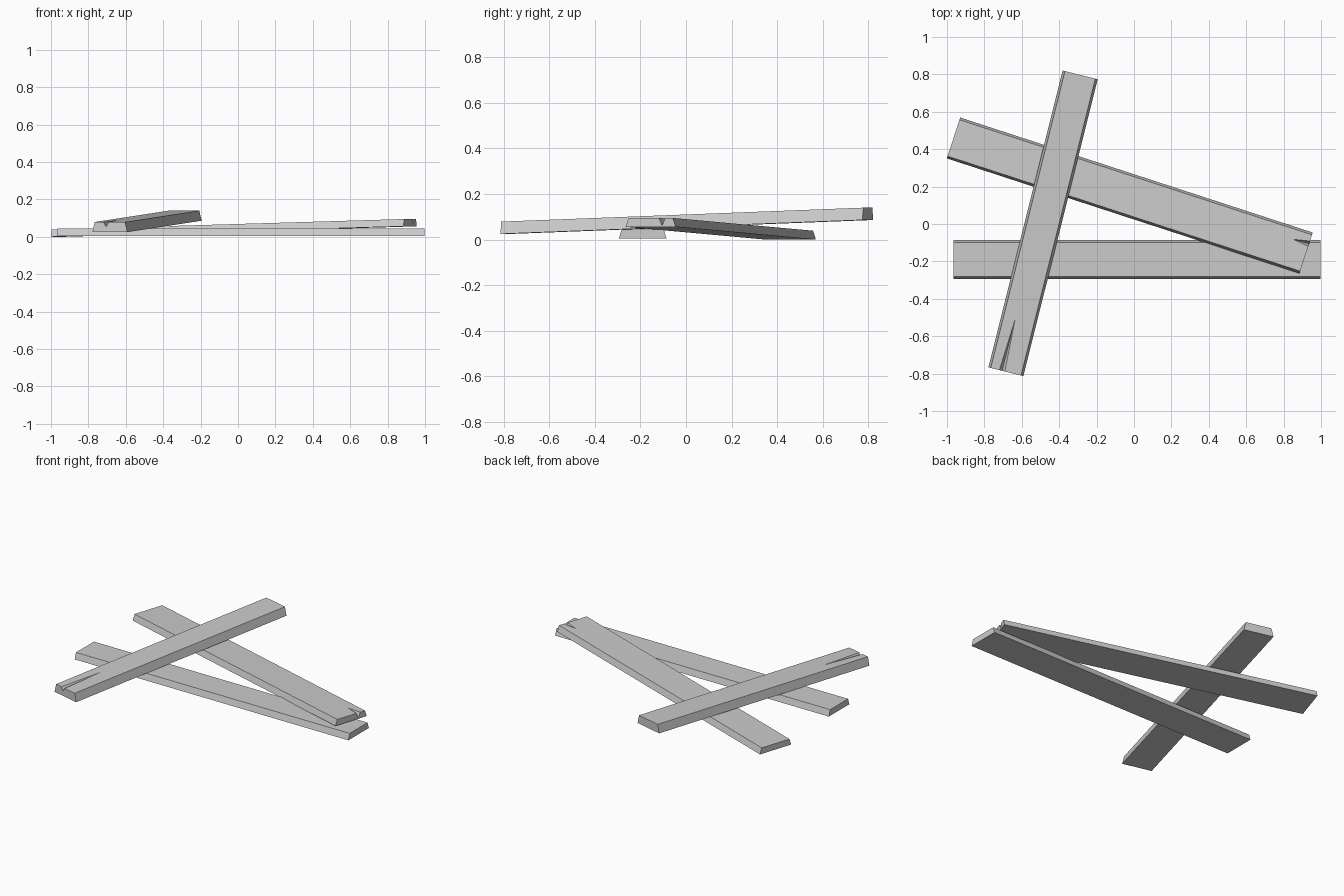
import bpy, bmesh
from mathutils import Vector

cube = bpy.data.objects.get("Cube")
if cube:
    bpy.data.objects.remove(cube, do_unlink=True)

# Single weathered grey material
grey = bpy.data.materials.new("plain grey")
grey.use_nodes = True
colour = (0.6, 0.6, 0.6, 1)
grey.diffuse_color = colour
grey.node_tree.nodes["Principled BSDF"].inputs["Base Color"].default_value = colour

BEVEL = 0.013  # how far the top edges lean inwards


def plank(name, start, end, width, thick, split=None):
    """Tapered board between two bottom-centre points.
    split = (offset of near edge, far edge, tip, tip length, depth) at the end."""
    start, end = Vector(start), Vector(end)
    along = end - start
    unit = along.normalized()
    side = Vector((-along.y, along.x, 0)).normalized()
    bm = bmesh.new()

    def vert(base, across, height):
        return bm.verts.new(base + side * across + Vector((0, 0, height)))

    half, top = width / 2, width / 2 - BEVEL
    a, b, c, d = [vert(start, v, w) for v, w in
                  ((-half, 0), (half, 0), (top, thick), (-top, thick))]
    e, f, g, h = [vert(end, v, w) for v, w in
                  ((-half, 0), (half, 0), (top, thick), (-top, thick))]
    faces = [(a, b, c, d), (a, e, f, b), (b, f, g, c), (d, h, e, a)]

    if split:
        # V-shaped crack running in from the end and fading to a point
        low, high, tip_side, length, depth = split
        v_low = vert(end, low, thick)
        v_high = vert(end, high, thick)
        v_deep = vert(end, (low + high) / 2, thick - depth)
        tip = vert(end - unit * length, tip_side, thick)
        faces += [(e, h, v_low, v_deep, v_high, g, f),
                  (d, c, g, v_high, tip, v_low, h),
                  (v_low, tip, v_deep), (v_deep, tip, v_high)]
    else:
        faces += [(e, h, g, f), (d, c, g, h)]
    for face in faces:
        bm.faces.new(face)
    bmesh.ops.recalc_face_normals(bm, faces=bm.faces)

    mesh = bpy.data.meshes.new(name)
    bm.to_mesh(mesh)
    bm.free()
    mesh.materials.append(grey)
    obj = bpy.data.objects.new(name, mesh)
    bpy.context.collection.objects.link(obj)
    return obj


# Three boards lying across one another
plank("bottom_plank", (-0.965, -0.19, 0.005), (0.998, -0.19, 0.005), 0.21, 0.04)
plank("middle_plank", (-0.965, 0.46, 0), (0.92, -0.155, 0.056), 0.23, 0.039,
      split=(0.038, 0.067, 0.048, 0.09, 0.034))
plank("top_plank", (-0.288, 0.797, 0.086), (-0.685, -0.79, 0.025), 0.193, 0.054,
      split=(-0.036, -0.006, -0.02, 0.288, 0.025))
